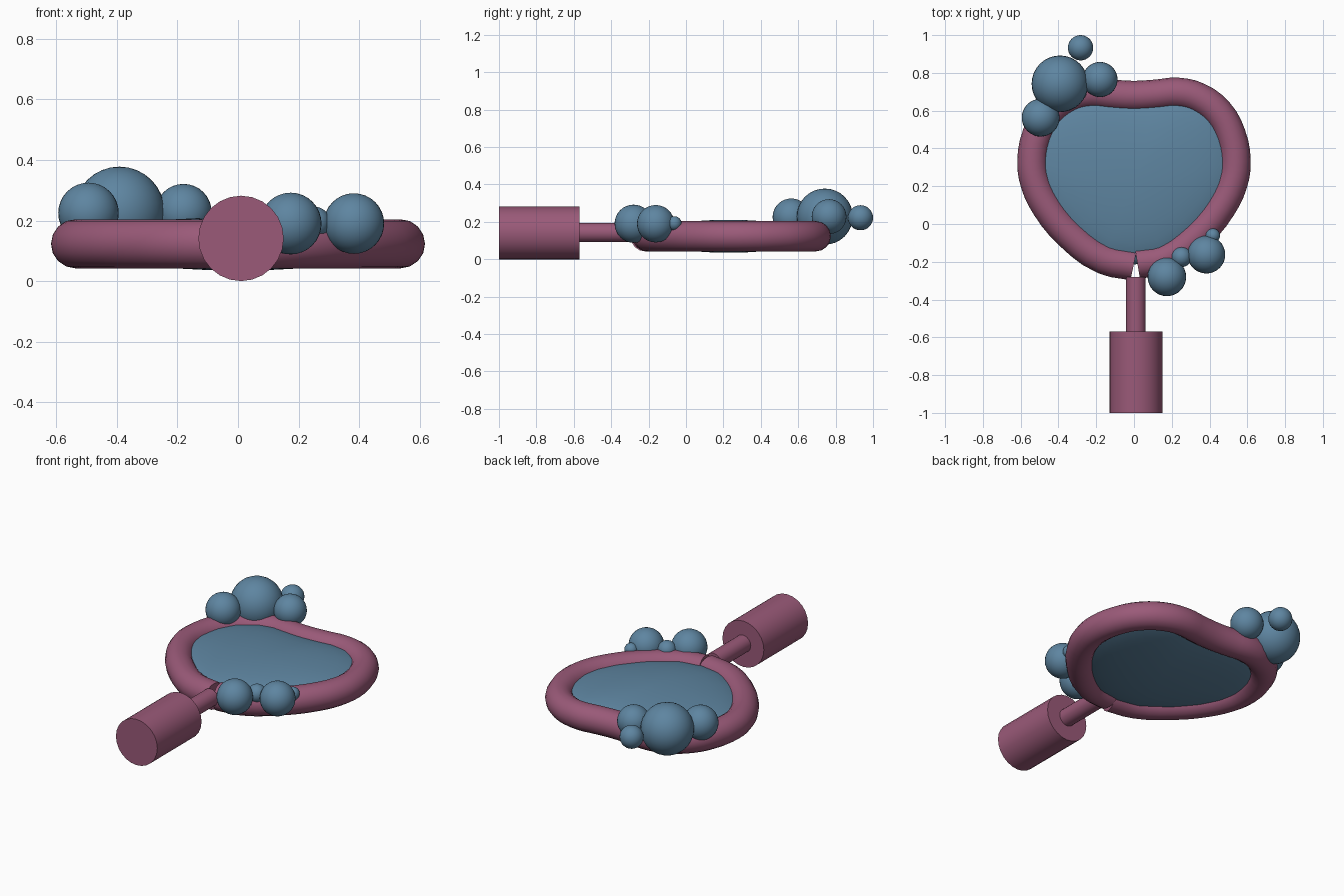
import bpy, bmesh, math
from mathutils import Vector

if "Cube" in bpy.data.objects:
    bpy.data.objects.remove(bpy.data.objects["Cube"])


def material(name, rgb):
    m = bpy.data.materials.new(name)
    m.diffuse_color = (*rgb, 1.0)
    m.use_nodes = True
    m.node_tree.nodes["Principled BSDF"].inputs["Base Color"].default_value = m.diffuse_color
    return m


BLUE = material("slate blue", (0.112, 0.235, 0.355))
PINK = material("dusty rose", (0.325, 0.102, 0.19))
Z = 0.123  # mid height of the frame

# right half of the heart-shaped centre line, bottom to top
HALF = [(0.16, -0.185), (0.34, -0.055), (0.46, 0.09), (0.52, 0.215),
        (0.537, 0.33), (0.51, 0.475), (0.445, 0.59), (0.34, 0.668),
        (0.23, 0.694), (0.12, 0.684)]
LOOP = HALF + [(0, 0.677)] + [(-x, y) for x, y in reversed(HALF)]


def finish(obj, mat, angle=40):
    obj.data.materials.clear()
    obj.data.materials.append(mat)
    bpy.ops.object.select_all(action="DESELECT")
    obj.select_set(True)
    bpy.context.view_layer.objects.active = obj
    bpy.ops.object.shade_smooth_by_angle(angle=math.radians(angle))


def cylinder(name, radius, y0, y1, x, z):
    bpy.ops.mesh.primitive_cylinder_add(
        vertices=24, radius=radius, depth=y1 - y0,
        location=(x, (y0 + y1) / 2, z), rotation=(math.pi / 2, 0, 0))
    obj = bpy.context.object
    obj.name = name
    finish(obj, PINK)


def bead(name, x, y, z, r):
    bpy.ops.mesh.primitive_uv_sphere_add(
        segments=32, ring_count=16, radius=r, location=(x, y, z))
    obj = bpy.context.object
    obj.name = name
    finish(obj, BLUE, 60)


# heart frame: open tube whose two ends meet above the handle
curve = bpy.data.curves.new("frame", "CURVE")
curve.dimensions = "3D"
curve.bevel_depth = 0.081
curve.bevel_resolution = 6
curve.resolution_u = 3
curve.use_fill_caps = True
path = [(0.018, -0.208)] + LOOP + [(-0.002, -0.218)]
spline = curve.splines.new("BEZIER")
spline.bezier_points.add(len(path) - 1)
for p, (x, y) in zip(spline.bezier_points, path):
    p.co = (x, y, Z)
    p.handle_left_type = p.handle_right_type = "AUTO"
frame = bpy.data.objects.new("frame", curve)
bpy.context.collection.objects.link(frame)
bpy.context.view_layer.objects.active = frame
frame.select_set(True)
bpy.ops.object.convert(target="MESH")
finish(bpy.context.object, PINK, 50)

# mirror glass: shallow lens filling the heart outline
bm = bmesh.new()
centre = Vector((0, 0.225, 0))
outline = [Vector((x, y, 0)) for x, y in [(0, -0.215)] + LOOP]
n = len(outline)
STEPS = [0.2, 0.4, 0.6, 0.75, 0.86, 0.94, 0.99]
rim = [bm.verts.new(p + Vector((0, 0, Z))) for p in outline]
for side in (1, -1):
    tip = bm.verts.new(centre + Vector((0, 0, Z + side * 0.088)))
    rings = []
    for t in STEPS:
        h = Z + side * 0.088 * math.sqrt(1 - t * t)
        rings.append([bm.verts.new(centre.lerp(p, t) + Vector((0, 0, h)))
                      for p in outline])
    rings.append(rim)
    for i in range(n):
        j = (i + 1) % n
        bm.faces.new((tip, rings[0][i], rings[0][j]))
        for a, b in zip(rings, rings[1:]):
            bm.faces.new((a[i], b[i], b[j], a[j]))
bmesh.ops.recalc_face_normals(bm, faces=bm.faces)
mesh = bpy.data.meshes.new("mirror_glass")
bm.to_mesh(mesh)
bm.free()
glass = bpy.data.objects.new("mirror_glass", mesh)
bpy.context.collection.objects.link(glass)
finish(glass, BLUE, 60)

# handle and its thin neck
cylinder("handle", 0.141, -1.0, -0.57, 0.01, 0.141)
cylinder("handle_neck", 0.052, -0.58, -0.28, 0.01, 0.143)

# bead clusters: x, y, z, radius
BEADS = [(-0.392, 0.742, 0.228, 0.15), (-0.494, 0.563, 0.225, 0.1),
         (-0.18, 0.765, 0.228, 0.093), (-0.283, 0.933, 0.222, 0.067),
         (0.174, -0.28, 0.19, 0.102), (0.383, -0.162, 0.19, 0.1),
         (0.252, -0.175, 0.193, 0.053), (0.417, -0.062, 0.192, 0.038)]
for i, b in enumerate(BEADS):
    bead(f"bead_{i + 1}", *b)
